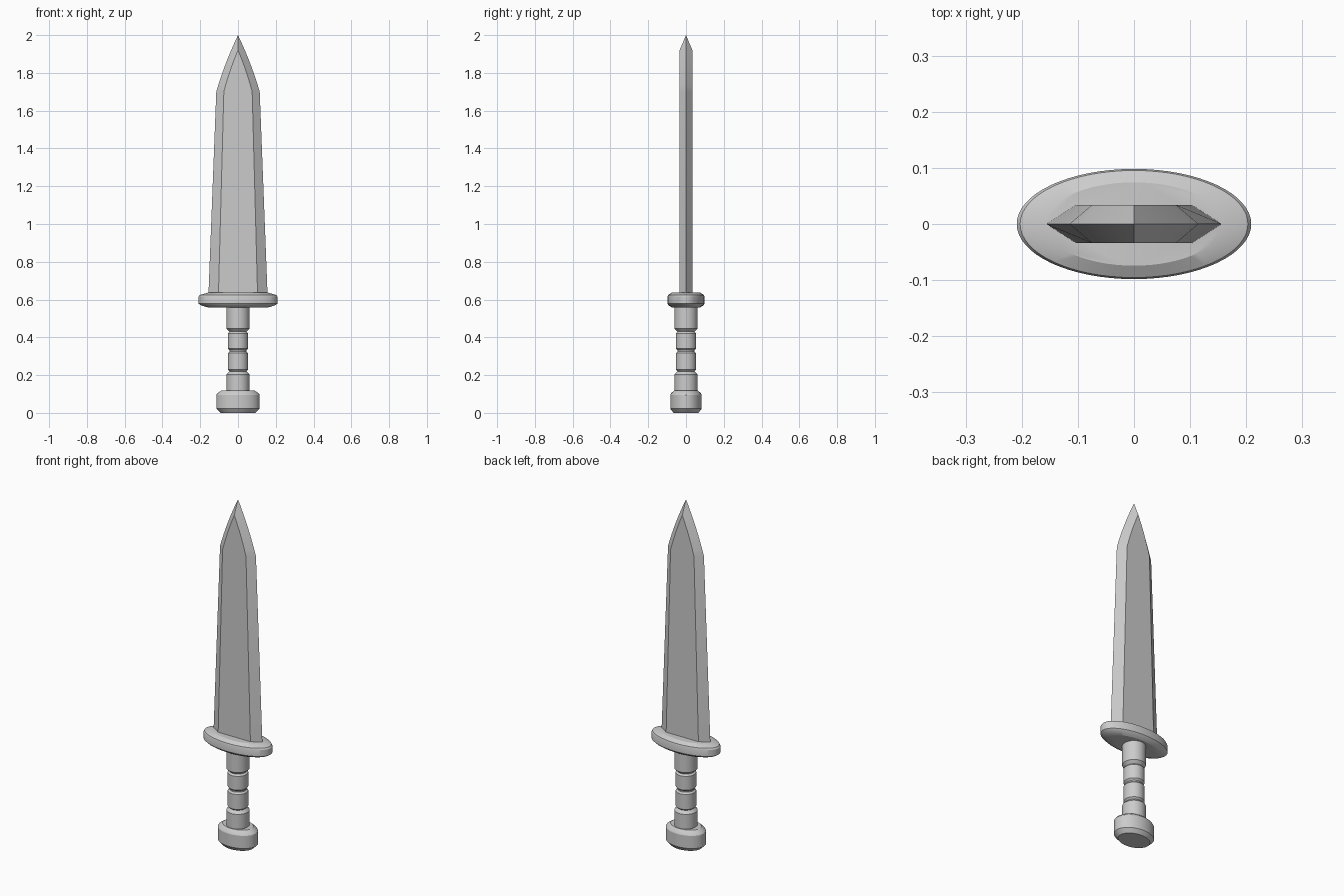
import bpy, bmesh, math

if "Cube" in bpy.data.objects:
    bpy.data.objects.remove(bpy.data.objects["Cube"])

metal = bpy.data.materials.new("plain grey")
metal.diffuse_color = (0.6, 0.6, 0.6, 1)
metal.use_nodes = True
metal.node_tree.nodes["Principled BSDF"].inputs["Base Color"].default_value = metal.diffuse_color


def add_object(name, bm, smooth=True):
    bmesh.ops.remove_doubles(bm, verts=bm.verts, dist=0.0005)
    bmesh.ops.recalc_face_normals(bm, faces=bm.faces)
    mesh = bpy.data.meshes.new(name)
    bm.to_mesh(mesh)
    bm.free()
    mesh.materials.append(metal)
    ob = bpy.data.objects.new(name, mesh)
    bpy.context.collection.objects.link(ob)
    if smooth:
        bpy.ops.object.select_all(action='DESELECT')
        ob.select_set(True)
        bpy.context.view_layer.objects.active = ob
        bpy.ops.object.shade_smooth_by_angle(angle=math.radians(25))
    return ob


def loft(rings, cap_top=True):
    bm = bmesh.new()
    rows = [[bm.verts.new(p) for p in ring] for ring in rings]
    n = len(rows[0])
    for a, b in zip(rows, rows[1:]):
        for i in range(n):
            j = (i + 1) % n
            bm.faces.new((a[i], a[j], b[j], b[i]))
    bm.faces.new(rows[0])
    if cap_top:
        bm.faces.new(rows[-1])
    return bm


def turned(name, profile, squash=1.0, sides=64):
    """Lathe a (radius, z) profile, flattened along y."""
    angles = [2 * math.pi * i / sides for i in range(sides)]
    add_object(name, loft([[(r * math.cos(a), r * squash * math.sin(a), z)
                            for a in angles] for r, z in profile]))


# Blade: six-sided section; the edge and the flat follow separate outlines
# (edge x, edge z, flat x, flat z)
outline = [(0.157, 0.61, 0.104, 0.61), (0.115, 1.70, 0.075, 1.70)]
steps = 8
for i in range(1, steps + 1):
    t = i / steps
    bulge = 0.25 * t * (1 - t)
    w = 1 - t + bulge
    outline.append((0.115 * w, 1.70 + 0.30 * t, 0.075 * w, 1.70 + 0.22 * t))
rings = []
for ex, ez, fx, fz in outline:
    rings.append([(ex, 0, ez), (fx, 0.034, fz), (-fx, 0.034, fz),
                  (-ex, 0, ez), (-fx, -0.034, fz), (fx, -0.034, fz)])
bm = loft(rings, cap_top=False)
# close the point between the flat tips and the edge tip
bmesh.ops.remove_doubles(bm, verts=bm.verts, dist=0.0005)
add_object("blade", bm)

# Oval guard
turned("guard", [(0.158, 0.558), (0.195, 0.569), (0.209, 0.578), (0.209, 0.615),
                 (0.203, 0.624), (0.158, 0.637)], squash=0.47)

# Grip: four ringed segments separated by narrow grooves
grip = []
for r, z0, z1 in [(0.061, 0.11, 0.213), (0.054, 0.220, 0.325),
                  (0.054, 0.332, 0.430), (0.061, 0.437, 0.57)]:
    grip += [(r - 0.009, z0), (r, z0 + 0.009), (r, z1 - 0.009), (r - 0.009, z1)]
turned("grip", grip)

# Oval pommel
turned("pommel", [(0.092, 0.0), (0.115, 0.022), (0.115, 0.095),
                  (0.109, 0.104), (0.088, 0.118)], squash=0.72)
